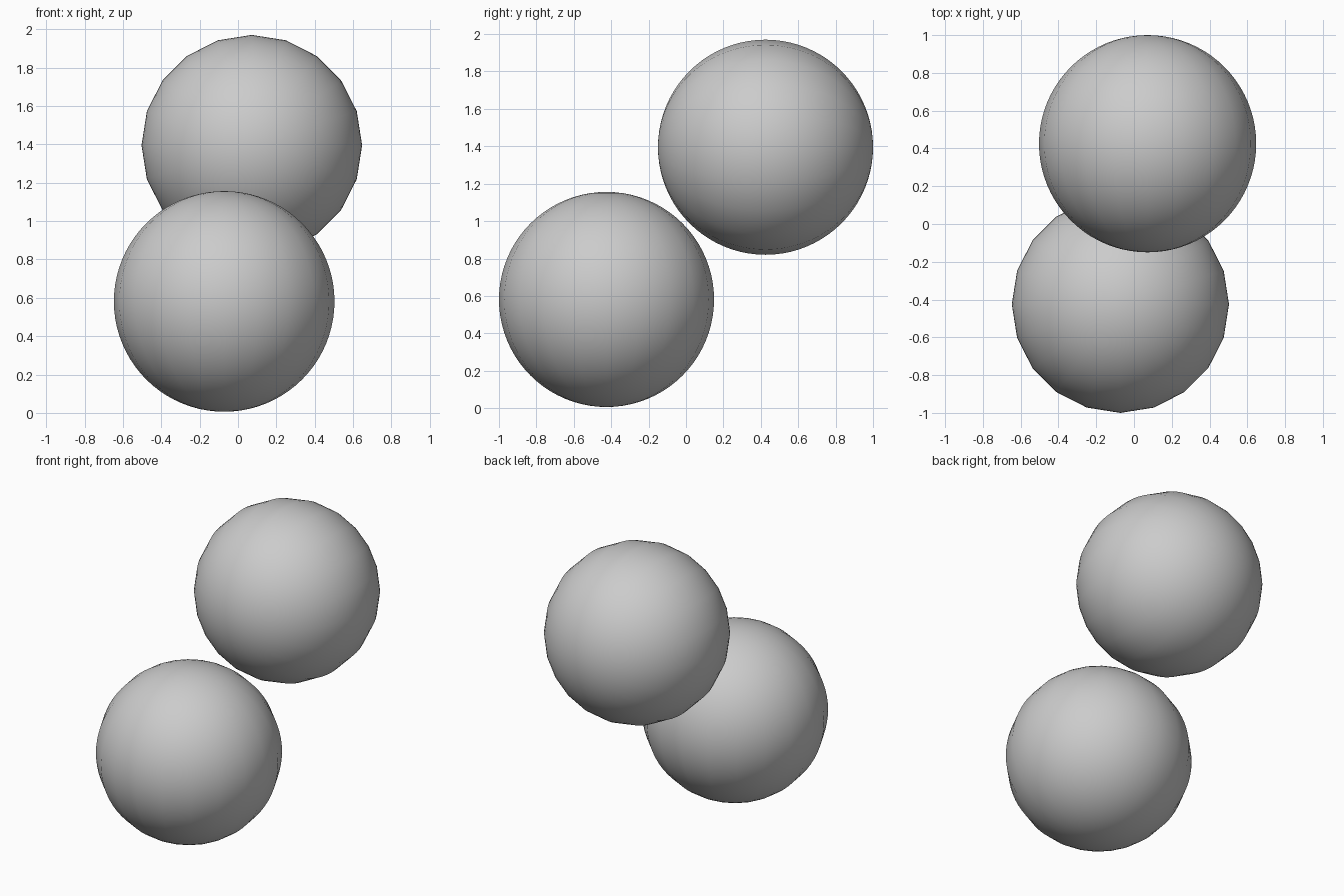
import bpy
from math import radians

if "Cube" in bpy.data.objects:
    bpy.data.objects.remove(bpy.data.objects["Cube"])

RADIUS = 0.575


def ball(name, location, rotation=(0, 0, 0)):
    """Smooth ball with 20 meridians and finely divided rings."""
    bpy.ops.mesh.primitive_uv_sphere_add(
        segments=20, ring_count=40, radius=RADIUS,
        location=location, rotation=rotation)
    obj = bpy.context.object
    obj.name = name
    bpy.ops.object.shade_smooth()
    return obj


# Lower front ball, poles pointing up and down
ball("lower_ball", (-0.072, -0.425, 0.581))

# Upper rear ball, poles pointing front and back
ball("upper_ball", (0.072, 0.425, 1.395), (radians(90), 0, 0))
